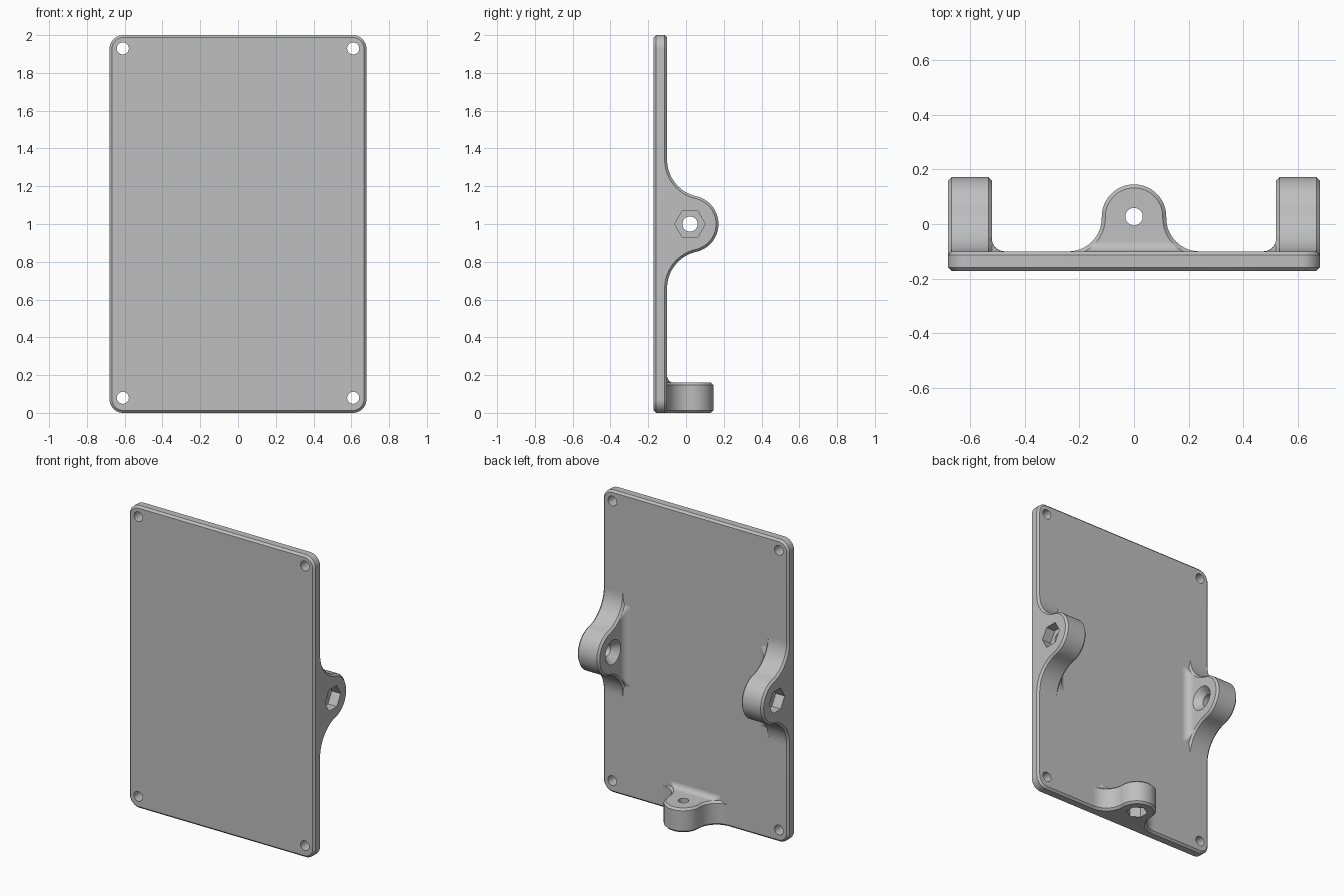
import bpy, bmesh, math

if "Cube" in bpy.data.objects:
    bpy.data.objects.remove(bpy.data.objects["Cube"], do_unlink=True)

# One plain grey for the whole bracket
grey = bpy.data.materials.new("plain_grey")
grey.use_nodes = True
grey.diffuse_color = (0.52, 0.52, 0.52, 1)
grey.node_tree.nodes["Principled BSDF"].inputs["Base Color"].default_value = (0.52, 0.52, 0.52, 1)

HALF_W, HEIGHT = 0.68, 2.0
FRONT, BACK = -0.172, -0.10      # plate faces in y
CH = 0.013                       # edge chamfer
LUG = 0.16                       # lug thickness


def loft(name, rings):
    """Skin a closed solid through rings that share a point count."""
    bm = bmesh.new()
    vs = [[bm.verts.new(p) for p in ring] for ring in rings]
    n = len(vs[0])
    for a, b in zip(vs, vs[1:]):
        for i in range(n):
            j = (i + 1) % n
            bm.faces.new((a[i], a[j], b[j], b[i]))
    bm.faces.new(vs[0])
    bm.faces.new(vs[-1])
    bmesh.ops.remove_doubles(bm, verts=bm.verts, dist=1e-5)
    bmesh.ops.recalc_face_normals(bm, faces=bm.faces)
    mesh = bpy.data.meshes.new(name)
    bm.to_mesh(mesh)
    bm.free()
    mesh.materials.append(grey)
    ob = bpy.data.objects.new(name, mesh)
    bpy.context.collection.objects.link(ob)
    return ob


def activate(ob):
    bpy.ops.object.select_all(action='DESELECT')
    ob.select_set(True)
    bpy.context.view_layer.objects.active = ob


def cut(ob, cutter):
    cutter.hide_render = True
    activate(ob)
    mod = ob.modifiers.new("cut", 'BOOLEAN')
    mod.operation, mod.solver, mod.object = 'DIFFERENCE', 'EXACT', cutter
    bpy.ops.object.modifier_apply(modifier=mod.name)
    bpy.data.objects.remove(cutter, do_unlink=True)


def smooth(ob):
    activate(ob)
    bpy.ops.object.shade_smooth_by_angle(angle=math.radians(30))


def turned(name, place, centre, steps, sides):
    """Round or hexagonal cutter: steps are (depth, radius)."""
    angles = [2 * math.pi * i / sides for i in range(sides)]
    return loft(name, [[place(centre[0] + r * math.sin(a), centre[1] + r * math.cos(a), d)
                        for a in angles] for d, r in steps])


# Plate with rounded, chamfered outline
def plate_ring(y, inset, radius=0.072, seg=10):
    pts = []
    for k, (sx, sz) in enumerate([(1, 1), (-1, 1), (-1, -1), (1, -1)]):
        cx, cz = sx * (HALF_W - radius), HEIGHT / 2 + sz * (HEIGHT / 2 - radius)
        for i in range(seg + 1):
            a = math.pi / 2 * (k + i / seg)
            pts.append((cx + (radius - inset) * math.cos(a), y, cz + (radius - inset) * math.sin(a)))
    return pts


plate = loft("mounting_plate", [plate_ring(FRONT, CH), plate_ring(FRONT + CH, 0),
                                plate_ring(BACK - CH, 0), plate_ring(BACK, CH)])
for x in (-0.61, 0.61):
    for z in (0.08, 1.93):
        cut(plate, turned("corner_hole_cutter", lambda t, u, d: (t, d, u), (x, z),
                          [(-0.3, 0.032), (0.1, 0.032)], 32))
smooth(plate)


# Lug outline: round nose blended into the plate by two fillets
def lug_profile(half, yc, r, inset, cap=9.0):
    h = yc - BACK
    R = (h * h + half * half - r * r) / (2 * (h + r))
    yf = BACK + R
    phi = math.atan2(half, yf - yc)
    side = []
    for i in range(21):
        a = math.pi + phi * i / 20
        side.append((half + (R + inset) * math.sin(a), yf + (R + inset) * math.cos(a)))
    for i in range(1, 17):
        a = phi * (1 - i / 16)
        side.append(((r - inset) * math.sin(a), yc + (r - inset) * math.cos(a)))
    side.insert(0, (half, BACK - CH - 0.003))
    pts = side + [(-t, y) for t, y in reversed(side[:-1])]
    return [(t, min(y, cap)) for t, y in pts]


def make_lug(name, place, half, yc, r, root, hole, hexagon, sink=None):
    layers = [(0, CH, 9), (CH, 0, 9), (LUG - CH, 0, 9), (LUG, CH, 9)]
    # Concave fillet at the inner root of the lug
    for i in range(9):
        a = math.pi / 2 * i / 8
        layers.append((LUG + root * (1 - math.cos(a)), CH, BACK + root * (1 - math.sin(a))))
    ob = loft(name, [[place(t, y, d) for t, y in lug_profile(half, yc, r, inset, cap)]
                     for d, inset, cap in layers])
    # Bolt hole, with countersink on the inner side if given
    steps = [(-0.1, hole), (0.3, hole)]
    if sink:
        steps = [(-0.1, hole), (LUG - 0.045, hole), (LUG, sink), (0.3, sink)]
    cut(ob, turned("bolt_hole_cutter", place, (0, yc), steps, 40))
    # Nut pocket on the outer side
    cut(ob, turned("nut_pocket_cutter", place, (0, yc), [(-0.1, hexagon), (0.065, hexagon)], 6))
    smooth(ob)


for label, s in (("left", 1), ("right", -1)):
    make_lug(label + "_side_lug", lambda t, y, d, s=s: (s * (HALF_W - d), y, 1.0 + t),
             0.34, 0.021, 0.151, 0.048, 0.04, 0.081, 0.08)
make_lug("bottom_lug", lambda t, y, d: (t, y, d), 0.24, 0.027, 0.118, 0.036, 0.032, 0.064)
